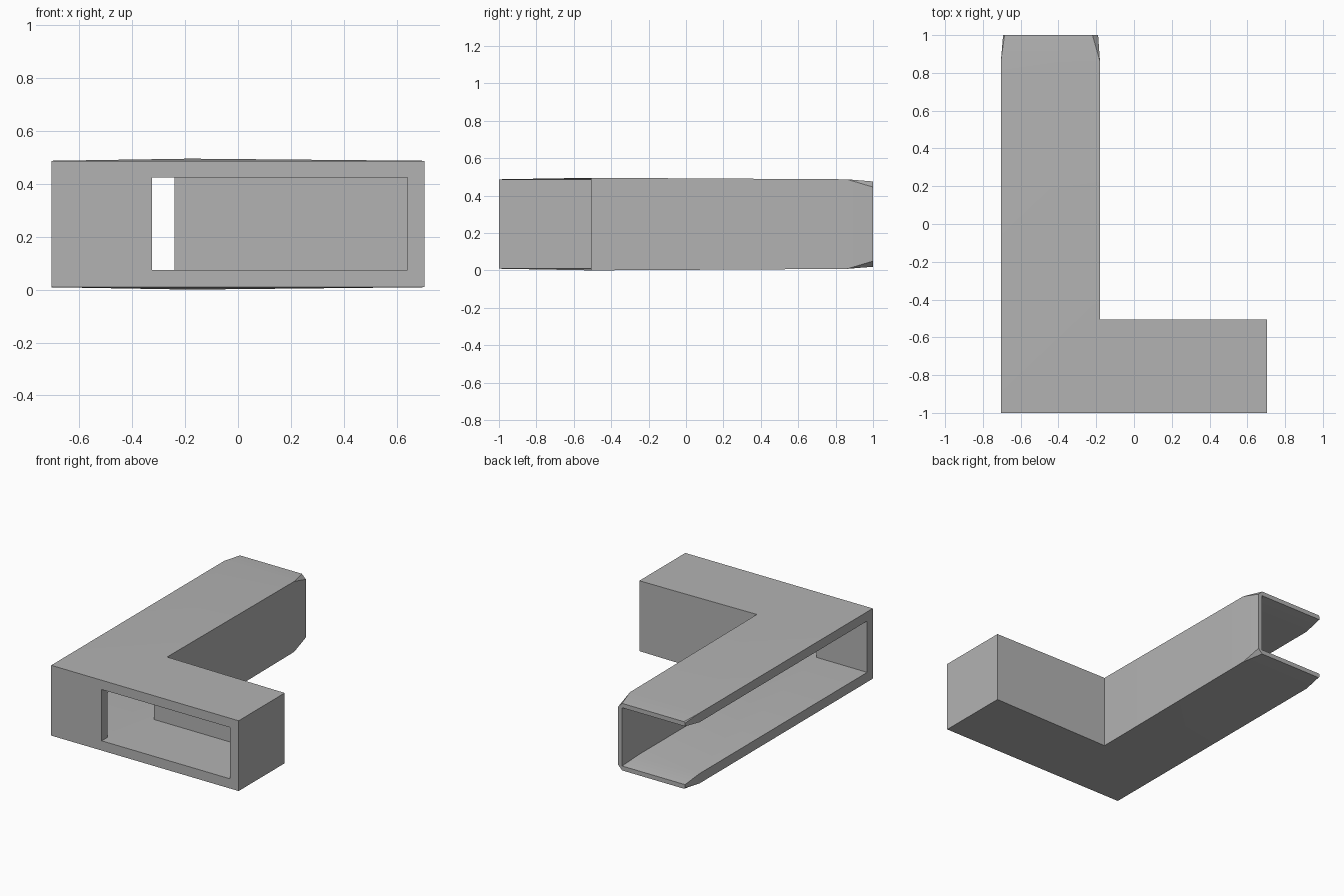
import bpy
import bmesh
from mathutils import Vector

if "Cube" in bpy.data.objects:
    bpy.data.objects.remove(bpy.data.objects["Cube"], do_unlink=True)

HEIGHT = 0.495
LEG_LEFT, LEG_RIGHT = -0.705, -0.18   # plan limits of the long leg
TAPER = 0.86                          # where the open end starts to narrow

grey = bpy.data.materials.new("plain_grey")
grey.use_nodes = True
colour = (0.45, 0.45, 0.45, 1)
grey.diffuse_color = colour
grey.node_tree.nodes["Principled BSDF"].inputs["Base Color"].default_value = colour


def prism(name, plan, low, high):
    """Extrude a plan outline from low to high."""
    bm = bmesh.new()
    face = bm.faces.new([bm.verts.new((x, y, low)) for x, y in plan])
    top = bmesh.ops.extrude_face_region(bm, geom=[face])["geom"]
    verts = [v for v in top if isinstance(v, bmesh.types.BMVert)]
    bmesh.ops.translate(bm, verts=verts, vec=(0, 0, high - low))
    bmesh.ops.recalc_face_normals(bm, faces=bm.faces)
    mesh = bpy.data.meshes.new(name)
    bm.to_mesh(mesh)
    bm.free()
    mesh.materials.append(grey)
    obj = bpy.data.objects.new(name, mesh)
    bpy.context.collection.objects.link(obj)
    return obj


# Solid L-shaped body
body = prism("angled_channel", [
    (LEG_LEFT, -1), (0.705, -1), (0.705, -0.505), (LEG_RIGHT, -0.505),
    (LEG_RIGHT, 1), (LEG_LEFT, 1)], 0, HEIGHT)

# Hollow with front window, long side opening and open end
cutter = prism("hollow_cutter", [
    (-0.8, -0.94), (-0.325, -0.94), (-0.325, -1.1), (0.64, -1.1),
    (0.64, -0.56), (-0.24, -0.56), (-0.24, 1.1), (-0.8, 1.1)], 0.075, 0.424)
cutter.hide_render = True

cut = body.modifiers.new("hollow", "BOOLEAN")
cut.operation = "DIFFERENCE"
cut.solver = "EXACT"
cut.object = cutter
bpy.context.view_layer.objects.active = body
body.select_set(True)
bpy.ops.object.modifier_apply(modifier=cut.name)
bpy.data.objects.remove(cutter, do_unlink=True)

bm = bmesh.new()
bm.from_mesh(body.data)

# Slight crown on the roof and floor
for v in bm.verts:
    if v.co.y < -0.9 or v.co.x > 0.6:
        if v.co.z < 0.01:
            v.co.z += 0.009
        elif v.co.z > HEIGHT - 0.01:
            v.co.z -= 0.008

# Narrow the open end and thin its lip
bmesh.ops.bisect_plane(bm, geom=bm.verts[:] + bm.edges[:] + bm.faces[:],
                       plane_co=(0, TAPER, 0), plane_no=(0, 1, 0))
middle = HEIGHT / 2
for v in bm.verts:
    if v.co.y > 0.99:
        side = 1 if v.co.z > middle else -1
        outer = abs(v.co.z - middle) > 0.2
        v.co.z = middle + side * (0.228 if outer else 0.198)
        if v.co.x < LEG_LEFT + 0.01:
            v.co.x += 0.012
        elif v.co.x > LEG_RIGHT - 0.01:
            v.co.x -= 0.01
        else:
            v.co.x += 0.02
    elif abs(v.co.y - TAPER) < 0.001:
        if v.co.z < 0.01:
            v.co.z = 0.008
        elif v.co.z > HEIGHT - 0.01:
            v.co.z = HEIGHT - 0.008

# Chamfer the corners of the open end
for x, sx, size in ((LEG_RIGHT, 1, 0.03), (LEG_LEFT, -1, 0.01)):
    for sz in (-1, 1):
        start = Vector((x, TAPER, middle + sz * (middle - 0.008)))
        a = Vector((x - sx * (0.01 + size), 1, middle + sz * 0.228))
        b = Vector((x - sx * 0.01, 1, middle + sz * (0.228 - size)))
        normal = (a - start).cross(b - start).normalized()
        if normal.x * sx < 0:
            normal.negate()
        faces = [f for f in bm.faces
                 if f.calc_center_median().y > TAPER + 0.01
                 and (f.calc_center_median().z - middle) * sz > -0.1]
        edges = {e for f in faces for e in f.edges}
        verts = {v for f in faces for v in f.verts}
        bmesh.ops.bisect_plane(bm, geom=list(verts) + list(edges) + faces,
                               dist=0.0005, plane_co=start, plane_no=normal,
                               clear_outer=True)
        bmesh.ops.holes_fill(bm, edges=[e for e in bm.edges if e.is_boundary],
                             sides=0)

bmesh.ops.recalc_face_normals(bm, faces=bm.faces)
for f in bm.faces:
    f.material_index = 0
bm.to_mesh(body.data)
bm.free()
bpy.ops.object.shade_smooth_by_angle(angle=0.35)
